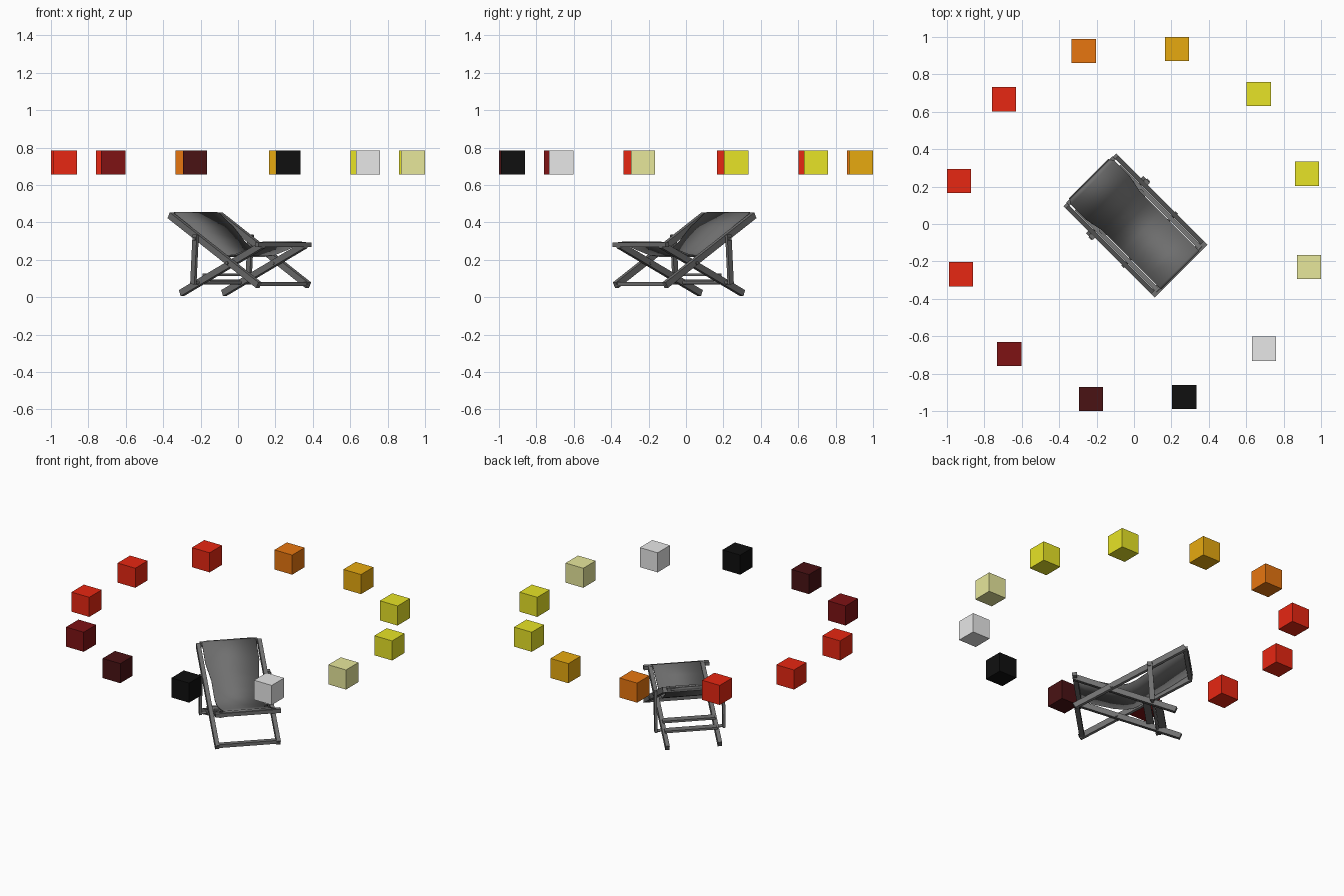
import bpy, bmesh
from math import cos, sin, radians, pi
from mathutils import Matrix, Vector

if "Cube" in bpy.data.objects:
    bpy.data.objects.remove(bpy.data.objects["Cube"], do_unlink=True)

TURN = Matrix.Rotation(radians(-45), 4, 'Z')  # chair stands diagonally


def material(name, rgb):
    m = bpy.data.materials.new(name)
    m.use_nodes = True
    m.diffuse_color = (*rgb, 1)
    m.node_tree.nodes["Principled BSDF"].inputs["Base Color"].default_value = (*rgb, 1)
    return m


def add_object(name, bm, mat):
    bmesh.ops.recalc_face_normals(bm, faces=bm.faces)
    mesh = bpy.data.meshes.new(name)
    bm.to_mesh(mesh)
    bm.free()
    mesh.materials.append(mat)
    ob = bpy.data.objects.new(name, mesh)
    bpy.context.collection.objects.link(ob)
    return ob


def align(p, q):
    """Frame at the middle of p-q with x along it."""
    x = (q - p).normalized()
    ref = Vector((1, 0, 0)) if abs(x.y) > .9 else Vector((0, 1, 0))
    z = x.cross(ref).normalized()
    m = Matrix((x, z.cross(x), z)).transposed().to_4x4()
    m.translation = (p + q) / 2
    return m


def beam(name, p, q, side, up):
    p, q = Vector(p), Vector(q)
    bm = bmesh.new()
    size = Matrix.Diagonal(((q - p).length, side, up, 1))
    bmesh.ops.create_cube(bm, size=1, matrix=TURN @ align(p, q) @ size)
    return add_object(name, bm, grey)


def rod(name, p, q, radius):
    p, q = Vector(p), Vector(q)
    bm = bmesh.new()
    bmesh.ops.create_cone(bm, cap_ends=True, segments=12, radius1=radius, radius2=radius,
                          depth=(q - p).length,
                          matrix=TURN @ align(p, q) @ Matrix.Rotation(pi / 2, 4, 'Y'))
    return add_object(name, bm, grey)


# Colours
grey = material("chair_grey", (.16, .16, .16))
black = material("black", (.005, .005, .005))
white = material("pale_grey", (.8, .8, .8))
khaki = material("pale_yellow", (.8, .8, .33))
yellow = material("yellow", (.8, .77, .02))
amber = material("amber", (.8, .4, .005))
orange = material("orange", (.8, .18, .005))
red = material("red", (.8, .02, .006))
maroon = material("maroon", (.21, .006, .007))
dark = material("dark_maroon", (.068, .006, .007))

# Ring of floating cubes
ring = [yellow, yellow, amber, orange, red, red, red, maroon, dark, black, white, khaki]
for i, mat in enumerate(ring):
    a = radians(16.2 + 30 * i)
    bm = bmesh.new()
    bmesh.ops.create_cube(bm, size=.13, matrix=Matrix.Translation(
        (.963 * cos(a), .963 * sin(a), .72)))
    add_object(f"ring_cube_{i + 1}", bm, mat)

# Side rails, struts and pivots, mirrored
for s, side in ((-1, "right"), (1, "left")):
    beam(f"back_rail_{side}", (-.325, s * .187, .438), (.345, s * .187, .064), .025, .035)
    beam(f"seat_rail_{side}", (-.268, s * .16, .022), (.348, s * .16, .28), .025, .035)
    beam(f"strut_{side}", (-.112, s * .208, .335), (-.13, s * .208, .07), .016, .032)
    rod(f"strut_pivot_{side}", (-.112, s * .175, .312), (-.112, s * .222, .312), .01)
    rod(f"rail_pivot_{side}", (.118, s * .145, .182), (.118, s * .206, .182), .009)

# Cross bars
beam("top_bar", (-.325, -.175, .438), (-.325, .175, .438), .025, .03)
beam("seat_front_bar", (.342, -.2, .28), (.342, .2, .28), .028, .024)
beam("foot_bar", (.33, -.187, .07), (.33, .187, .07), .03, .022)
rod("strut_rod", (-.128, -.215, .078), (-.128, .215, .078), .009)
for i, u in enumerate((-.16, -.085)):
    z = .137 + .42 * u + .018
    beam(f"lower_slat_{i + 1}", (u, -.16, z), (u, .16, z), .045, .014)

# Sling fabric: a sagging profile swept across the width
profile = [(-.34, .435), (-.332, .453), (-.315, .45), (-.2, .372), (-.1, .3), (-.03, .25),
           (.01, .228), (.06, .22), (.13, .228), (.24, .26), (.335, .294), (.354, .285)]
bm = bmesh.new()
rows = []
for u, z in profile:
    half = .15 if u < -.32 else .165 if u < -.1 else .145
    rows.append([bm.verts.new(TURN @ Vector((u, w, z))) for w in (-half, half)])
for a, b in zip(rows, rows[1:]):
    bm.faces.new((a[0], b[0], b[1], a[1]))
fabric = add_object("sling_fabric", bm, grey)
thick = fabric.modifiers.new("thickness", 'SOLIDIFY')
thick.thickness = .008
thick.offset = 0
bpy.context.view_layer.objects.active = fabric
fabric.select_set(True)
bpy.ops.object.shade_smooth_by_angle(angle=radians(40))
